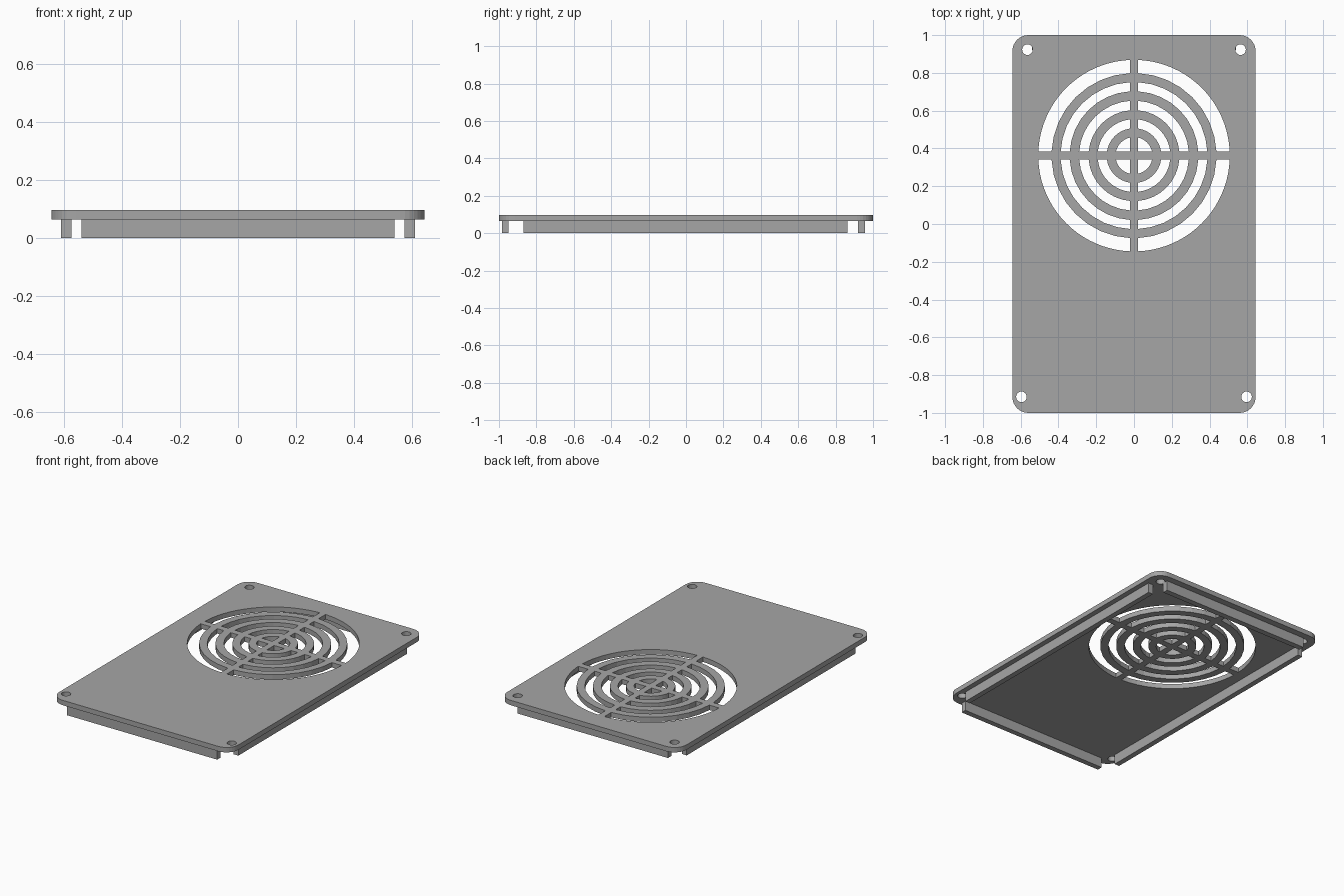
import bpy, bmesh, math

if "Cube" in bpy.data.objects:
    bpy.data.objects.remove(bpy.data.objects["Cube"])

grey = bpy.data.materials.new("plain grey")
grey.diffuse_color = (0.38, 0.38, 0.38, 1)
grey.use_nodes = True
grey.node_tree.nodes["Principled BSDF"].inputs["Base Color"].default_value = grey.diffuse_color

PLATE_LOW, PLATE_TOP = 0.065, 0.097
FAN = (0.0, 0.362)       # grille centre
BAR = 0.021              # half width of the grille cross bars


def arc(cx, cy, r, a0, a1, n):
    return [(cx + r * math.cos(a0 + (a1 - a0) * i / n),
             cy + r * math.sin(a0 + (a1 - a0) * i / n)) for i in range(n + 1)]


def rounded_outline(hx, hy, r):
    pts = []
    for k, (sx, sy) in enumerate([(1, 1), (-1, 1), (-1, -1), (1, -1)]):
        a = k * math.pi / 2
        pts += arc(sx * (hx - r), sy * (hy - r), r, a, a + math.pi / 2, 8)
    return pts


def slot(r_out, r_in, quarter, n_out, n_in):
    """One quarter of a ring-shaped opening, trimmed beside the cross bars."""
    a = math.asin(BAR / r_out)
    pts = arc(0, 0, r_out, a, math.pi / 2 - a, n_out)
    if r_in:
        b = math.asin(BAR / r_in)
        pts += arc(0, 0, r_in, math.pi / 2 - b, b, n_in)
    else:
        pts.append((BAR, BAR))
    c, s = [(1, 0), (0, 1), (-1, 0), (0, -1)][quarter]
    return [(FAN[0] + c * x - s * y, FAN[1] + s * x + c * y) for x, y in pts]


# Cover plate: outline, screw holes and grille slots filled as one flat profile
loops = [rounded_outline(0.644, 1.0, 0.085)]
for x, y in [(-0.564, 0.923), (0.564, 0.923), (-0.596, -0.915), (0.596, -0.915)]:
    loops.append(arc(x, y, 0.028, 0, 2 * math.pi, 24)[:-1])
rings = [(0.507, 0.437, 20, 8), (0.389, 0.341, 8, 8), (0.291, 0.241, 8, 8),
         (0.193, 0.145, 8, 8), (0.098, 0, 8, 0)]
for r_out, r_in, n_out, n_in in rings:
    for q in range(4):
        loops.append(slot(r_out, r_in, q, n_out, n_in))

curve = bpy.data.curves.new("plate_profile", 'CURVE')
curve.dimensions = '2D'
curve.fill_mode = 'BOTH'
curve.extrude = (PLATE_TOP - PLATE_LOW) / 2
for pts in loops:
    spline = curve.splines.new('POLY')
    spline.points.add(len(pts) - 1)
    for p, (x, y) in zip(spline.points, pts):
        p.co = (x, y, 0, 1)
    spline.use_cyclic_u = True
profile = bpy.data.objects.new("plate_profile", curve)
bpy.context.collection.objects.link(profile)
bpy.context.view_layer.update()
mesh = bpy.data.meshes.new_from_object(
    profile.evaluated_get(bpy.context.evaluated_depsgraph_get()))
bpy.data.objects.remove(profile)

bm = bmesh.new()
bm.from_mesh(mesh)
bmesh.ops.remove_doubles(bm, verts=bm.verts, dist=1e-5)
bmesh.ops.translate(bm, verts=bm.verts, vec=(0, 0, (PLATE_LOW + PLATE_TOP) / 2))
bmesh.ops.recalc_face_normals(bm, faces=bm.faces)
for f in bm.faces:
    f.smooth = False
    f.material_index = 0
bm.to_mesh(mesh)
bm.free()
mesh.materials.clear()
mesh.materials.append(grey)
plate = bpy.data.objects.new("cover_plate", mesh)
bpy.context.collection.objects.link(plate)


# Locating rails under the plate, open at the corners
def rail(name, x0, x1, y0, y1):
    z0, z1 = 0.0, PLATE_LOW
    bpy.ops.mesh.primitive_cube_add(
        size=1, location=((x0 + x1) / 2, (y0 + y1) / 2, (z0 + z1) / 2))
    ob = bpy.context.object
    ob.name = name
    ob.scale = (x1 - x0, y1 - y0, z1 - z0)
    ob.data.materials.append(grey)


rail("left_rail", -0.61, -0.575, -0.868, 0.864)
rail("right_rail", 0.575, 0.61, -0.868, 0.864)
rail("front_rail", -0.54, 0.54, -0.985, -0.95)
rail("back_rail", -0.54, 0.54, 0.92, 0.957)
